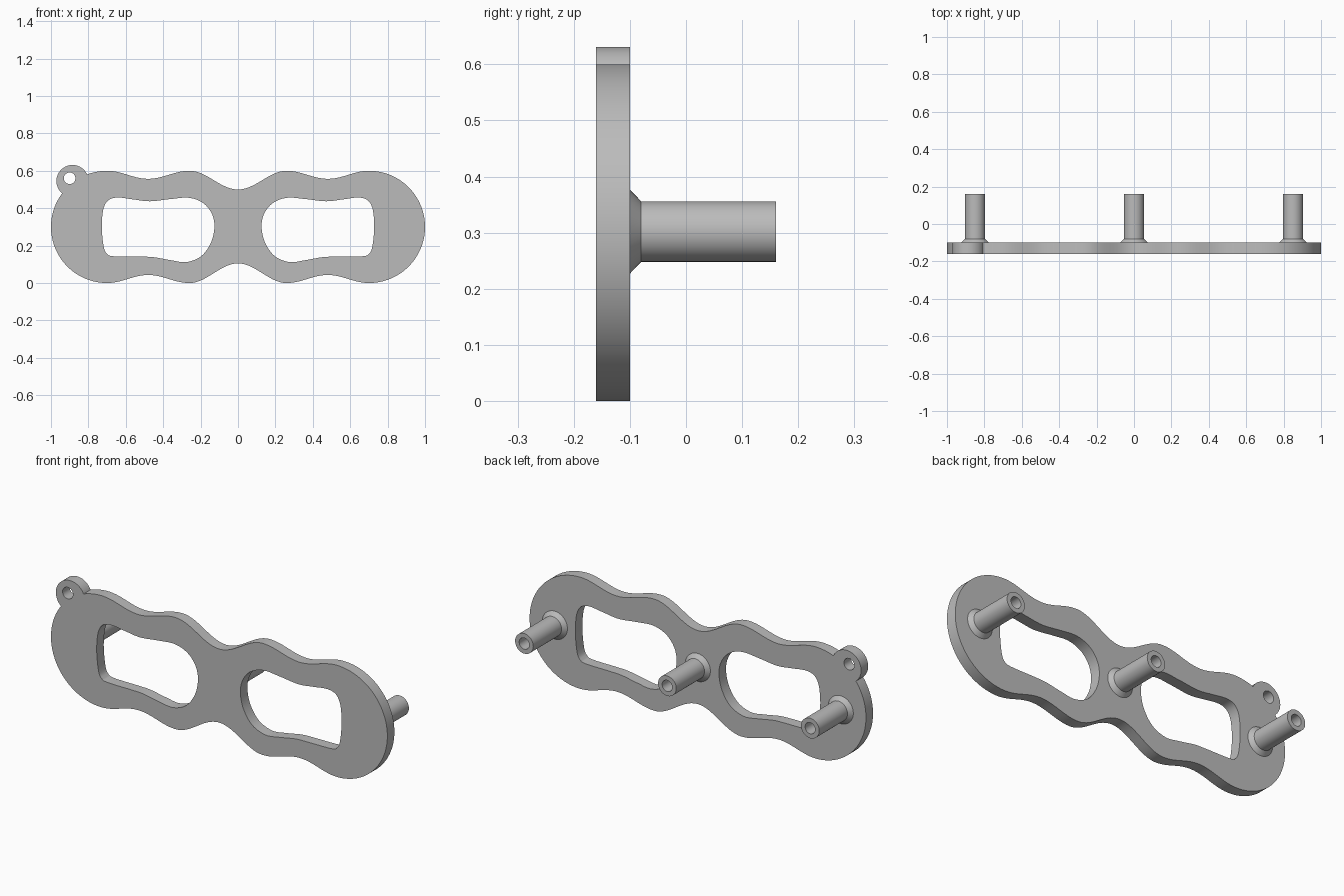
import bpy, bmesh, math
from mathutils import Vector, Matrix
from mathutils.geometry import intersect_sphere_sphere_2d

if "Cube" in bpy.data.objects:
    bpy.data.objects.remove(bpy.data.objects["Cube"])

grey = bpy.data.materials.new("grey plastic")
grey.diffuse_color = (0.5, 0.5, 0.5, 1)
grey.use_nodes = True
grey.node_tree.nodes["Principled BSDF"].inputs["Base Color"].default_value = grey.diffuse_color
FRONT, BACK = -0.16, -0.10


def arc(cx, cz, r, a0, a1, n):
    return [Vector((cx + r * math.cos(a0 + (a1 - a0) * i / n),
                    cz + r * math.sin(a0 + (a1 - a0) * i / n))) for i in range(n + 1)]


def wave(keys, n=14):
    """Smooth cosine waves joining successive peaks and valleys."""
    pts = []
    for (x0, z0), (x1, z1) in zip(keys, keys[1:]):
        for i in range(n):
            t = i / n
            pts.append(Vector((x0 + (x1 - x0) * t,
                               z0 + (z1 - z0) * (1 - math.cos(math.pi * t)) / 2)))
    return pts


def closed_spline(keys, n=6):
    """Closed Catmull-Rom curve through the key points."""
    k = [Vector(p) for p in keys]
    pts = []
    for i in range(len(k)):
        a, b, c, d = (k[(i + j) % len(k)] for j in (-1, 0, 1, 2))
        for s in range(n):
            t = s / n
            pts.append(0.5 * (2 * b + (c - a) * t + (2 * a - 5 * b + 4 * c - d) * t * t
                              + (3 * b - a - 3 * c + d) * t ** 3))
    return pts


def finish(name, bm):
    bmesh.ops.recalc_face_normals(bm, faces=bm.faces[:])
    me = bpy.data.meshes.new(name)
    bm.to_mesh(me)
    bm.free()
    me.materials.append(grey)
    ob = bpy.data.objects.new(name, me)
    bpy.context.collection.objects.link(ob)
    bpy.ops.object.select_all(action='DESELECT')
    ob.select_set(True)
    bpy.context.view_layer.objects.active = ob
    bpy.ops.object.shade_smooth_by_angle(angle=math.radians(30))
    return ob


# Wavy outer outline, counter-clockwise
top = [(0.70, 0.60), (0.48, 0.557), (0.26, 0.60), (0, 0.50),
       (-0.26, 0.60), (-0.48, 0.557), (-0.70, 0.60)]
bottom = [(-0.70, 0), (-0.48, 0.043), (-0.26, 0), (0, 0.105),
          (0.26, 0), (0.48, 0.043), (0.70, 0)]

# Keyring tab merged into the left rounded end
tab_c, tab_r = Vector((-0.885, 0.545)), 0.086
end_c, end_r = Vector((-0.70, 0.30)), 0.30
hits = sorted(intersect_sphere_sphere_2d(end_c, end_r, tab_c, tab_r), key=lambda p: -p.x)


def angle(p, c):
    return math.atan2(p.y - c.y, p.x - c.x) % (2 * math.pi)


outline = (wave(top)
           + arc(*end_c, end_r, math.pi / 2, angle(hits[0], end_c), 6)[:-1]
           + arc(*tab_c, tab_r, angle(hits[0], tab_c), angle(hits[1], tab_c), 36)[:-1]
           + arc(*end_c, end_r, angle(hits[1], end_c), 1.5 * math.pi, 40)[:-1]
           + wave(bottom)
           + arc(0.70, 0.30, 0.30, -math.pi / 2, math.pi / 2, 56)[:-1])

# Window openings, mirrored left and right
window = closed_spline([
    (0.126, 0.305), (0.142, 0.375), (0.19, 0.43), (0.265, 0.456), (0.36, 0.449),
    (0.47, 0.437), (0.56, 0.447), (0.64, 0.457), (0.69, 0.445), (0.717, 0.405),
    (0.727, 0.34), (0.727, 0.27), (0.717, 0.19), (0.70, 0.156), (0.665, 0.143),
    (0.52, 0.141), (0.45, 0.138), (0.36, 0.122), (0.275, 0.112), (0.195, 0.145),
    (0.143, 0.22)])
tab_hole = arc(-0.90, 0.56, 0.031, 0, 2 * math.pi, 32)[:-1]
loops = [outline, window, [Vector((-p.x, p.y)) for p in window], tab_hole]

# Plate: filled outline, extruded to the back
bm = bmesh.new()
edges = []
for loop in loops:
    vs = [bm.verts.new((p.x, FRONT, p.y)) for p in loop]
    edges += [bm.edges.new((a, b)) for a, b in zip(vs, vs[1:] + vs[:1])]
bmesh.ops.triangle_fill(bm, edges=edges, use_beauty=True, normal=(0, -1, 0))
ext = bmesh.ops.extrude_face_region(bm, geom=bm.faces[:], use_keep_orig=True)
moved = [g for g in ext["geom"] if isinstance(g, bmesh.types.BMVert)]
bmesh.ops.translate(bm, vec=(0, BACK - FRONT, 0), verts=moved)
finish("plate", bm)

# Hollow posts with flared feet, turned from one profile (radius, y)
profile = [(0.075, BACK), (0.054, BACK + 0.02), (0.054, 0.16), (0.03, 0.16), (0.03, BACK + 0.002)]
SEG = 40
for name, x in (("left_post", -0.85), ("middle_post", 0), ("right_post", 0.85)):
    bm = bmesh.new()
    rings = [[bm.verts.new((x + r * math.cos(2 * math.pi * i / SEG), y,
                            0.302 + r * math.sin(2 * math.pi * i / SEG)))
              for i in range(SEG)] for r, y in profile]
    for a, b in zip(rings, rings[1:]):
        for i in range(SEG):
            j = (i + 1) % SEG
            bm.faces.new((a[i], a[j], b[j], b[i]))
    bm.faces.new(rings[-1])
    bm.faces.new(rings[0])
    finish(name, bm)
